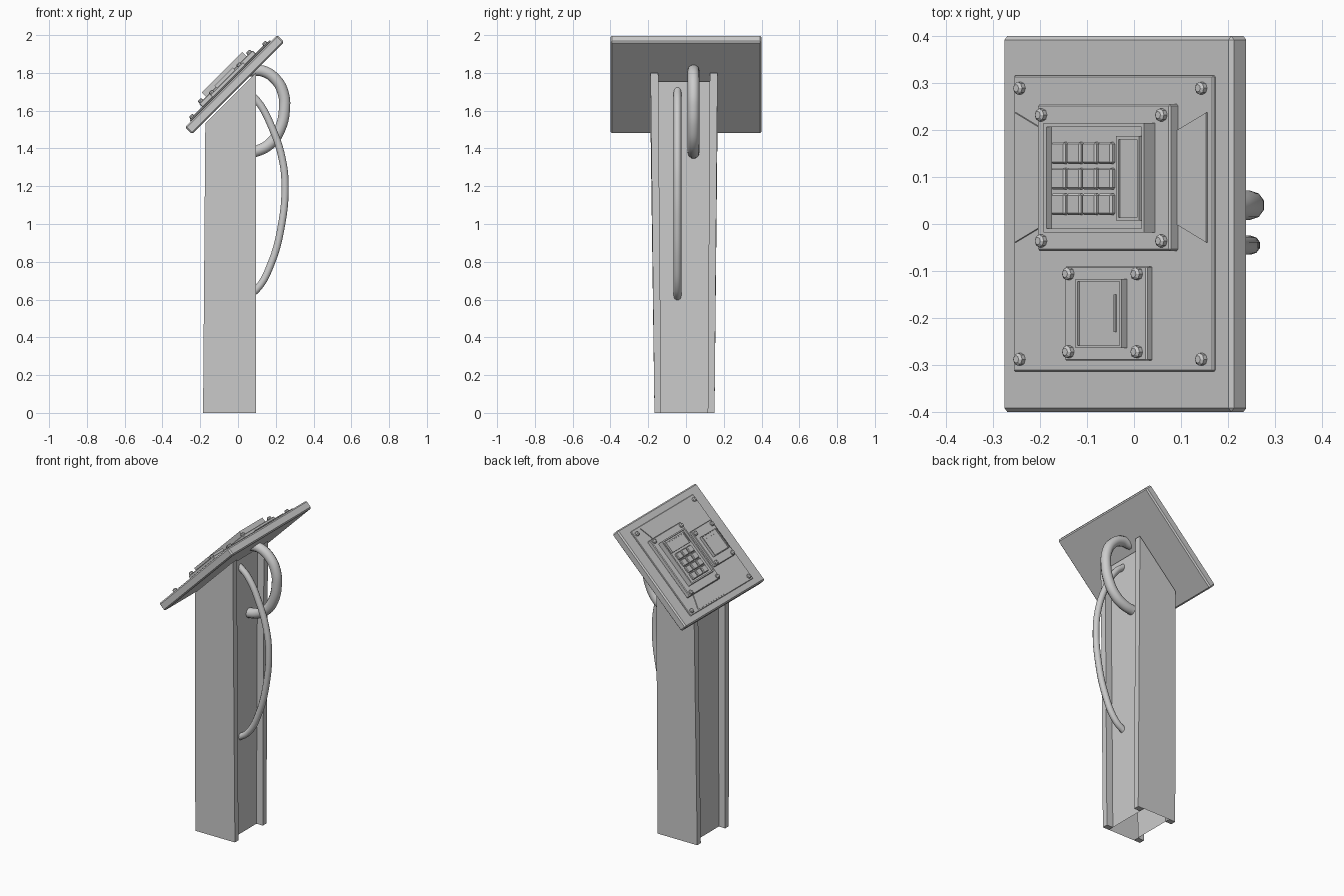
import bpy, bmesh, math
from mathutils import Matrix, Vector

if "Cube" in bpy.data.objects:
    bpy.data.objects.remove(bpy.data.objects["Cube"])

# Tilted panel frame: u runs up the slope, v = world y, n = out of the face
TILT = Matrix.Translation((-0.037, 0, 1.757)) @ Matrix.Rotation(math.radians(-45), 4, 'Y')


def finish(name, bm, matrix=TILT):
    bmesh.ops.recalc_face_normals(bm, faces=bm.faces)
    me = bpy.data.meshes.new(name)
    bm.to_mesh(me)
    bm.free()
    ob = bpy.data.objects.new(name, me)
    ob.matrix_world = matrix
    bpy.context.collection.objects.link(ob)
    return ob


def slab(name, u, v, n, bevel=0.0, rim=0.0, depth=0.0):
    """Box on the panel given (min, max) ranges; rim/depth sink a recess in its top."""
    bm = bmesh.new()
    bmesh.ops.create_cube(bm, size=1)
    for w in bm.verts:
        for i, (a, b) in enumerate((u, v, n)):
            w.co[i] = a if w.co[i] < 0 else b
    if rim:
        top = max(bm.faces, key=lambda f: f.calc_center_median().z)
        bmesh.ops.inset_region(bm, faces=[top], thickness=rim)
        r = bmesh.ops.extrude_discrete_faces(bm, faces=[top])
        for w in r['faces'][0].verts:
            w.co.z -= depth
    ob = finish(name, bm)
    if bevel:
        m = ob.modifiers.new('edge', 'BEVEL')
        m.width, m.segments = bevel, 1
    return ob


def bolts(name, us, vs, n):
    for i, u in enumerate(us):
        for j, v in enumerate(vs):
            bm = bmesh.new()
            at = Matrix.Translation((u, v, n + 0.004))
            bmesh.ops.create_cone(bm, cap_ends=True, segments=8, radius1=0.0135,
                                  radius2=0.0135, depth=0.012, matrix=at)
            bmesh.ops.create_cone(bm, cap_ends=True, segments=8, radius1=0.0135, radius2=0.008,
                                  depth=0.005, matrix=Matrix.Translation((u, v, n + 0.0125)))
            finish(f"{name}_{i}{j}", bm)


# Panel and cover plate
slab("panel", (-0.345, 0.345), (-0.4, 0.4), (-0.053, 0), bevel=0.008)
slab("cover_plate", (-0.303, 0.298), (-0.314, 0.316), (-0.002, 0.008), bevel=0.003)
bolts("plate_bolt", (-0.28, 0.267), (-0.288, 0.289), 0.008)

# Flared plates above and below the keypad housing
for name, s in (("upper_flare", 1), ("lower_flare", -1)):
    bm = bmesh.new()
    pts = [(0.18, 0.092), (0.288, 0.138), (0.288, -0.138), (0.18, -0.092)]
    f = bm.faces.new([bm.verts.new((-0.006 + s * a, 0.099 + b, 0.006)) for a, b in pts])
    r = bmesh.ops.extrude_face_region(bm, geom=[f])
    for e in r['geom']:
        if isinstance(e, bmesh.types.BMVert):
            e.co.z += 0.007
    finish(name, bm)

# Keypad housing with recessed block, keys and screen
slab("keypad_housing", (-0.205, 0.195), (-0.057, 0.255), (0.006, 0.035), bevel=0.004)
bolts("housing_bolt", (-0.188, 0.174), (-0.036, 0.232), 0.035)
slab("keypad_block", (-0.153, 0.15), (-0.018, 0.215), (0.033, 0.067), rim=0.012, depth=0.016)
for i in range(4):
    for j in range(3):
        u, v = -0.114 + i * 0.047, 0.042 + j * 0.0545
        slab(f"key_{i}{j}", (u - 0.021, u + 0.021), (v - 0.023, v + 0.023), (0.049, 0.065), bevel=0.004)
slab("screen", (0.062, 0.132), (0.007, 0.187), (0.049, 0.064), rim=0.01, depth=0.005)

# Card reader
slab("reader_base", (-0.131, 0.116), (-0.291, -0.09), (0.006, 0.026), bevel=0.003)
bolts("reader_bolt", (-0.115, 0.091), (-0.272, -0.106), 0.026)
slab("reader_frame", (-0.08, 0.058), (-0.264, -0.117), (0.024, 0.044), rim=0.008, depth=0.007)
slab("reader_slot", (0.032, 0.036), (-0.23, -0.15), (0.035, 0.041))

# Tapered post: H section, open at the foot, top cut along the panel underside
def section(x0, x1, y0, y1, d=0.045, t=0.041):
    return [(x0, y0), (x1, y0), (x1, y0 + t), (x1 - d, y0 + t), (x1 - d, y1 - t), (x1, y1 - t),
            (x1, y1), (x0, y1), (x0, y1 - t), (x0 + d, y1 - t), (x0 + d, y0 + t), (x0, y0 + t)]

bm = bmesh.new()
low = [bm.verts.new((x, y, 0)) for x, y in section(-0.185, 0.095, -0.167, 0.151, t=0.036)]
high = [bm.verts.new((x, y, 1.705 + x)) for x, y in section(-0.173, 0.095, -0.188, 0.167)]
for i in range(12):
    j = (i + 1) % 12
    bm.faces.new((low[i], low[j], high[j], high[i]))
bm.faces.new(high)
# foot ends of the four flange lips
for a, b, c, d in ((1, 2, 3, -1), (5, 6, 4, 1), (8, 7, 9, 1), (11, 0, 10, -1)):
    inner = low[c]
    edge = bm.verts.new((inner.co.x, low[b if d > 0 else a].co.y, 0))
    bm.faces.new((low[a], low[b], edge, inner) if d > 0 else (
        (edge, low[1], low[2], inner) if a == 1 else (inner, low[11], low[0], bm.verts.new((inner.co.x, low[0].co.y, 0)))))
finish("post", bm, Matrix())


# Cables looping out of the rear channel
def cable(name, y, radius, pts):
    cu = bpy.data.curves.new(name, 'CURVE')
    cu.dimensions = '3D'
    cu.bevel_depth, cu.bevel_resolution, cu.use_fill_caps = radius, 3, True
    cu.resolution_u = 5
    sp = cu.splines.new('BEZIER')
    sp.bezier_points.add(len(pts) - 1)
    for p, (x, z) in zip(sp.bezier_points, pts):
        p.co = Vector((x, y, z))
        p.handle_left_type = p.handle_right_type = 'AUTO'
    ob = bpy.data.objects.new(name, cu)
    bpy.context.collection.objects.link(ob)


cable("thin_cable", -0.045, 0.02, [(0.035, 1.71), (0.1, 1.655), (0.18, 1.51), (0.235, 1.34),
      (0.249, 1.2), (0.233, 1.01), (0.175, 0.79), (0.1, 0.655), (0.035, 0.61)])
cable("thick_cable", 0.04, 0.031, [(0.06, 1.81), (0.13, 1.81), (0.2, 1.765), (0.24, 1.69),
      (0.246, 1.61), (0.225, 1.51), (0.175, 1.43), (0.11, 1.39), (0.035, 1.375)])
